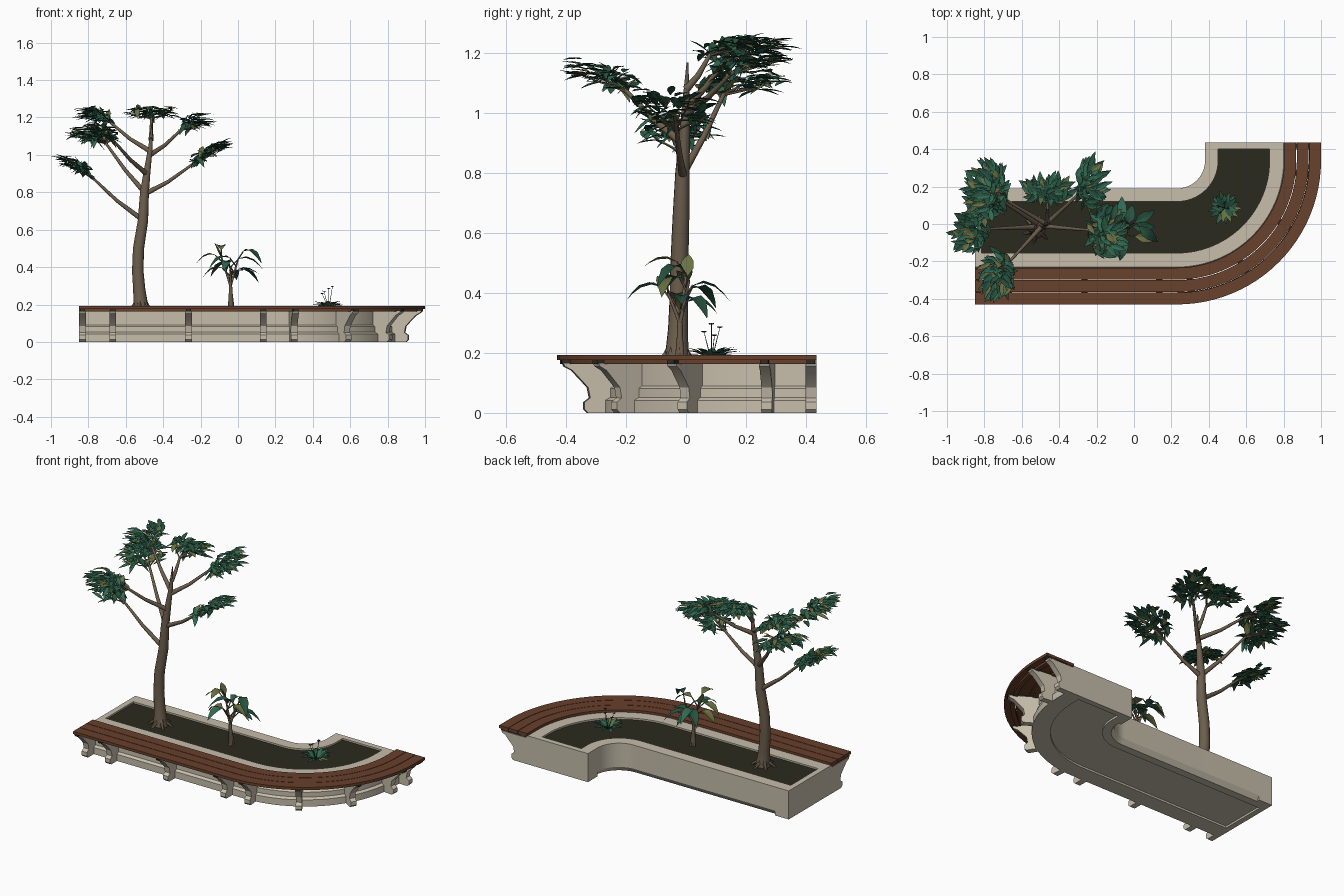
import bpy, math, random
from mathutils import Vector

random.seed(4)
if "Cube" in bpy.data.objects:
    bpy.data.objects.remove(bpy.data.objects["Cube"])


def material(name, rgb):
    m = bpy.data.materials.new(name)
    m.use_nodes = True
    m.diffuse_color = (*rgb, 1)
    m.node_tree.nodes["Principled BSDF"].inputs["Base Color"].default_value = (*rgb, 1)
    return m


CONCRETE = material("pale concrete", (0.57, 0.515, 0.41))
WOOD = material("red brown wood", (0.14, 0.052, 0.025))
SOIL = material("dark soil", (0.024, 0.023, 0.013))
BARK = material("brown bark", (0.15, 0.112, 0.072))
LEAVES = [material("deep green leaf", (0.02, 0.085, 0.05)),
          material("mid green leaf", (0.032, 0.14, 0.085)),
          material("olive leaf", (0.14, 0.165, 0.055))]
DARK = material("dark flower", (0.03, 0.025, 0.02))
UP = Vector((0, 0, 1))


class Builder:
    """Collects faces of one part and turns them into an object."""

    def __init__(self):
        self.v, self.f, self.m = [], [], []

    def face(self, idx, mat=0):
        self.f.append(idx)
        self.m.append(mat)

    def loft(self, rings):
        n, start = len(rings[0]), len(self.v)
        for ring in rings:
            self.v += ring
        for k in range(len(rings) - 1):
            a = start + k * n
            for i in range(n):
                j = (i + 1) % n
                self.face((a + i, a + j, a + n + j, a + n + i))
        self.face(tuple(range(start + n - 1, start - 1, -1)))
        self.face(tuple(range(len(self.v) - n, len(self.v))))

    def tube(self, path, sides=8):
        pts = [Vector(p[:3]) for p in path]
        rings = []
        for i, p in enumerate(pts):
            d = (pts[min(i + 1, len(pts) - 1)] - pts[max(i - 1, 0)]).normalized()
            a = d.cross(Vector((0.3, 1, 0.1))).normalized()
            b = d.cross(a)
            rings.append([p + path[i][3] * (a * math.cos(t) + b * math.sin(t))
                          for t in (math.tau * k / sides for k in range(sides))])
        self.loft(rings)

    def leaf(self, base, direction, length, width, droop, mat):
        d = direction.normalized()
        side = d.cross(UP).normalized()
        s = len(self.v)
        for t, w in ((0, 0.08), (0.3, 0.9), (0.6, 0.85), (0.85, 0.4), (1, 0.02)):
            p = base + d * length * t - UP * droop * length * t * t
            for e in (-1, 0, 1):
                self.v.append(p + side * e * w * width / 2 + UP * abs(e) * w * width * 0.15)
        for k in range(4):
            for c in range(2):
                a = s + 3 * k + c
                self.face((a, a + 1, a + 4, a + 3), mat)

    def finish(self, name, mats):
        me = bpy.data.meshes.new(name)
        me.from_pydata(self.v, [], self.f)
        for m in mats:
            me.materials.append(m)
        me.polygons.foreach_set("material_index", self.m)
        me.update()
        ob = bpy.data.objects.new(name, me)
        bpy.context.collection.objects.link(ob)
        bpy.ops.object.select_all(action='DESELECT')
        ob.select_set(True)
        bpy.context.view_layer.objects.active = ob
        bpy.ops.object.mode_set(mode='EDIT')
        bpy.ops.mesh.select_all(action='SELECT')
        if not set(mats) & set(LEAVES):
            bpy.ops.mesh.normals_make_consistent(inside=False)
        bpy.ops.object.mode_set(mode='OBJECT')
        bpy.ops.object.shade_smooth_by_angle(angle=math.radians(30))
        return ob


# Planter path: straight run, quarter bend, short straight end
CX, CY, LEFT, END = 0.23, 0.34, -0.85, 0.435


def frames(inset=0.0):
    arc = [(CX, CY, math.pi / 2 * k / 24) for k in range(25)]
    return [(LEFT + inset, CY, 0)] + arc + [(CX, END - inset, math.pi / 2)]


def ring(frame, profile):
    x, y, a = frame
    return [Vector((x + r * math.sin(a), y - r * math.cos(a), z)) for r, z in profile]


def shift(frame, d):
    x, y, a = frame
    return (x + d * math.cos(a), y + d * math.sin(a), a)


def sweep(name, profile, stations, mat):
    b = Builder()
    b.loft([ring(s, profile) for s in stations])
    return b.finish(name, [mat])


def box(r0, r1, z0, z1):
    return [(r0, z0), (r0, z1), (r1, z1), (r1, z0)]


# Planter body with a shallow recess beneath
FRONT = [(0.57, 0.18), (0.585, 0.165), (0.585, 0.09), (0.598, 0.082),
         (0.598, 0.052), (0.615, 0.042), (0.615, 0)]
sweep("planter_wall", [(0.22, 0.012), (0.22, 0), (0.17, 0), (0.15, 0.03), (0.15, 0.18),
                       (0.22, 0.18), (0.22, 0.15), (0.495, 0.15), (0.495, 0.18)]
      + FRONT + [(0.51, 0), (0.51, 0.012)], frames(0.035), CONCRETE)
sweep("soil", box(0.215, 0.5, 0.14, 0.17), frames(0.03), SOIL)

# End walls with full height feet
for name, f, sgn in (("left_end", frames()[0], 1), ("right_end", frames()[-1], -1)):
    sweep(name + "_wall", [(0.15, 0), (0.15, 0.18)] + FRONT, [f, shift(f, 0.035 * sgn)], CONCRETE)
    sweep(name + "_foot", box(0.15, 0.2, 0, 0.04),
          [shift(f, 0.03 * sgn), shift(f, 0.095 * sgn)], CONCRETE)

# Scrolled bench brackets
BRACKET = [(0.56, 0), (0.56, 0.165), (0.755, 0.165), (0.75, 0.155), (0.725, 0.142), (0.672, 0.085),
           (0.665, 0.05), (0.684, 0.036), (0.684, 0.012), (0.672, 0)]
spots = [(x, CY, 0) for x in (LEFT + 0.018, -0.67, -0.265, 0.135)]
spots += [(CX, CY, math.radians(a)) for a in (6, 32, 59, 84)] + [(CX, END - 0.018, math.pi / 2)]
for i, s in enumerate(spots):
    sweep(f"bracket_{i + 1}", BRACKET, [shift(s, -0.018), shift(s, 0.018)], CONCRETE)
    sweep(f"slat_tie_{i + 1}", box(0.575, 0.76, 0.164, 0.182),
          [shift(s, -0.014), shift(s, 0.014)], DARK)

# Three bench slats on two long battens
for i in range(3):
    r = 0.574 + i * 0.0665
    sweep(f"bench_slat_{i + 1}", box(r, r + 0.063, 0.176, 0.193), frames(), WOOD)
for name, r in (("inner_batten", 0.59), ("outer_batten", 0.705)):
    sweep(name, box(r, r + 0.028, 0.163, 0.177), frames(0.002), WOOD)

# Tree trunk, roots and branches
wood = Builder()
wood.tube([(-0.518, -0.03, 0.16, 0.046), (-0.52, -0.03, 0.2, 0.039), (-0.528, -0.027, 0.28, 0.033),
           (-0.536, -0.024, 0.38, 0.031), (-0.532, -0.022, 0.5, 0.03), (-0.508, -0.017, 0.65, 0.028),
           (-0.5, -0.012, 0.8, 0.024), (-0.485, -0.005, 0.92, 0.018), (-0.468, 0, 1.04, 0.012),
           (-0.46, 0.005, 1.17, 0.003)], 14)
for k in range(6):
    c, s = math.cos(k * 1.05 + 0.3), math.sin(k * 1.05 + 0.3)
    wood.tube([(-0.52 + 0.018 * c, -0.03 + 0.018 * s, 0.23, 0.012),
               (-0.52 + 0.038 * c, -0.03 + 0.038 * s, 0.19, 0.012),
               (-0.52 + 0.075 * c, -0.03 + 0.075 * s, 0.165, 0.006)], 6)

# Each crown: branch start, centre, spread in x and y, rise outwards, leaf count
CROWNS = [((-0.52, -0.015, 0.66), (-0.875, -0.03, 0.95), 0.09, 0.11, 0.5, 80),
          ((-0.50, -0.01, 0.80), (-0.79, 0.18, 1.105), 0.10, 0.15, 0.18, 95),
          ((-0.49, -0.01, 0.90), (-0.73, -0.27, 1.13), 0.08, 0.12, 0.33, 80),
          ((-0.47, 0.00, 1.02), (-0.77, 0.18, 1.22), 0.08, 0.14, 0.2, 80),
          ((-0.465, 0.00, 1.08), (-0.46, 0.18, 1.23), 0.13, 0.06, 0.1, 80),
          ((-0.47, 0.00, 1.00), (-0.235, 0.215, 1.18), 0.07, 0.13, 0.25, 80),
          ((-0.50, -0.01, 0.79), (-0.15, -0.04, 1.02), 0.09, 0.13, 0.5, 85)]
crown = Builder()
for start, centre, rx, ry, rise, count in CROWNS:
    a, c = Vector(start), Vector(centre)
    out = Vector((c.x - a.x, c.y - a.y, 0)).normalized()
    hub = c - out * 0.1 - UP * (0.1 * rise + 0.025)
    mid = a.lerp(hub, 0.5) - UP * 0.012
    wood.tube([(*a, 0.014), (*mid, 0.01), (*hub, 0.007), (*(c - UP * 0.015), 0.003)], 14)
    for k in range(4):
        t = math.tau * k / 4 + 0.5
        tip = c + Vector((rx * math.cos(t), ry * math.sin(t), 0)) * 0.8
        tip.z += rise * (tip - c).dot(out) - 0.015
        wood.tube([(*hub, 0.005), (*hub.lerp(tip, 0.6), 0.0035), (*tip, 0.002)], 5)
    for k in range(count):
        t, q = random.uniform(0, math.tau), math.sqrt(random.random())
        off = Vector((rx * q * math.cos(t), ry * q * math.sin(t), 0))
        off.z = rise * off.dot(out) + random.uniform(-0.025, 0.025)
        d = off.normalized() * 0.7 + out * 0.5 + Vector((random.uniform(-.6, .6), random.uniform(-.6, .6), 0))
        d.z = rise * d.dot(out) + random.uniform(-0.3, 0.25)
        crown.leaf(c + off - d.normalized() * 0.04, d, random.uniform(0.07, 0.1),
                   random.uniform(0.027, 0.037), 0.15, random.choice((0, 0, 0, 1, 1, 2)))
wood.finish("tree_trunk_and_branches", [BARK])
crown.finish("tree_leaves", LEAVES)

# Broad leaved shrub: a short stem, forking stalks and arching leaves
stems, blades = Builder(), Builder()
root, fork = Vector((-0.035, -0.02, 0.165)), Vector((-0.04, -0.02, 0.3))
stems.tube([(*root, 0.013), (*fork, 0.009)], 14)
for k, (dx, dy, top) in enumerate(((-0.05, 0.02, 0.46), (0.04, 0.03, 0.44), (0.0, -0.04, 0.4))):
    tip = fork + Vector((dx, dy, top - fork.z))
    low = root + Vector((dx * 0.25, dy * 0.25, 0))
    stems.tube([(*low, 0.008), (*fork, 0.007), (*tip, 0.004)], 14)
    for j in range(4):
        t = j * math.tau / 4 + k * 0.7
        d = Vector((math.cos(t), math.sin(t) * 0.7, 0))
        a = fork.lerp(tip, 0.25 + 0.25 * j)
        b = a + d * 0.045 + UP * 0.045
        stems.tube([(*a, 0.004), (*b, 0.003)], 5)
        blades.leaf(b, d + UP * 0.35, random.uniform(0.11, 0.14), 0.06,
                    random.uniform(0.5, 0.95), random.choice((0, 1, 1, 2)))
blades.leaf(fork + Vector((-0.05, 0.02, 0.15)), Vector((-0.4, 0.1, 1)), 0.095, 0.05, 0.1, 2)
stems.finish("shrub_stems", [BARK])
blades.finish("shrub_leaves", LEAVES)

# Low rosette with small flowers
rosette, stalks, buds = Builder(), Builder(), Builder()
heart = Vector((0.485, 0.085, 0.172))
for k in range(20):
    t = k * 2.4
    d = Vector((math.cos(t), math.sin(t), 0.55 + 0.03 * k))
    rosette.leaf(heart, d, random.uniform(0.1, 0.125), 0.03, 0.33, k % 2 if k % 5 else 2)
for dx, dy, top in ((-0.025, -0.025, 0.27), (0.02, 0.0, 0.296), (0.0, 0.028, 0.285), (-0.035, 0.01, 0.258)):
    tip = heart + Vector((dx, dy, top - heart.z))
    stalks.tube([(*heart, 0.002), (*heart.lerp(tip, 0.5), 0.0015), (*tip, 0.001)], 5)
    for k in range(5):
        t = k * math.tau / 5
        end = tip + Vector((math.cos(t) * 0.009, math.sin(t) * 0.009, 0.002))
        buds.tube([(*tip, 0.002), (*end, 0.002)], 5)
rosette.finish("rosette_leaves", LEAVES)
stalks.finish("flower_stalks", [LEAVES[0]])
buds.finish("flower_heads", [DARK])
